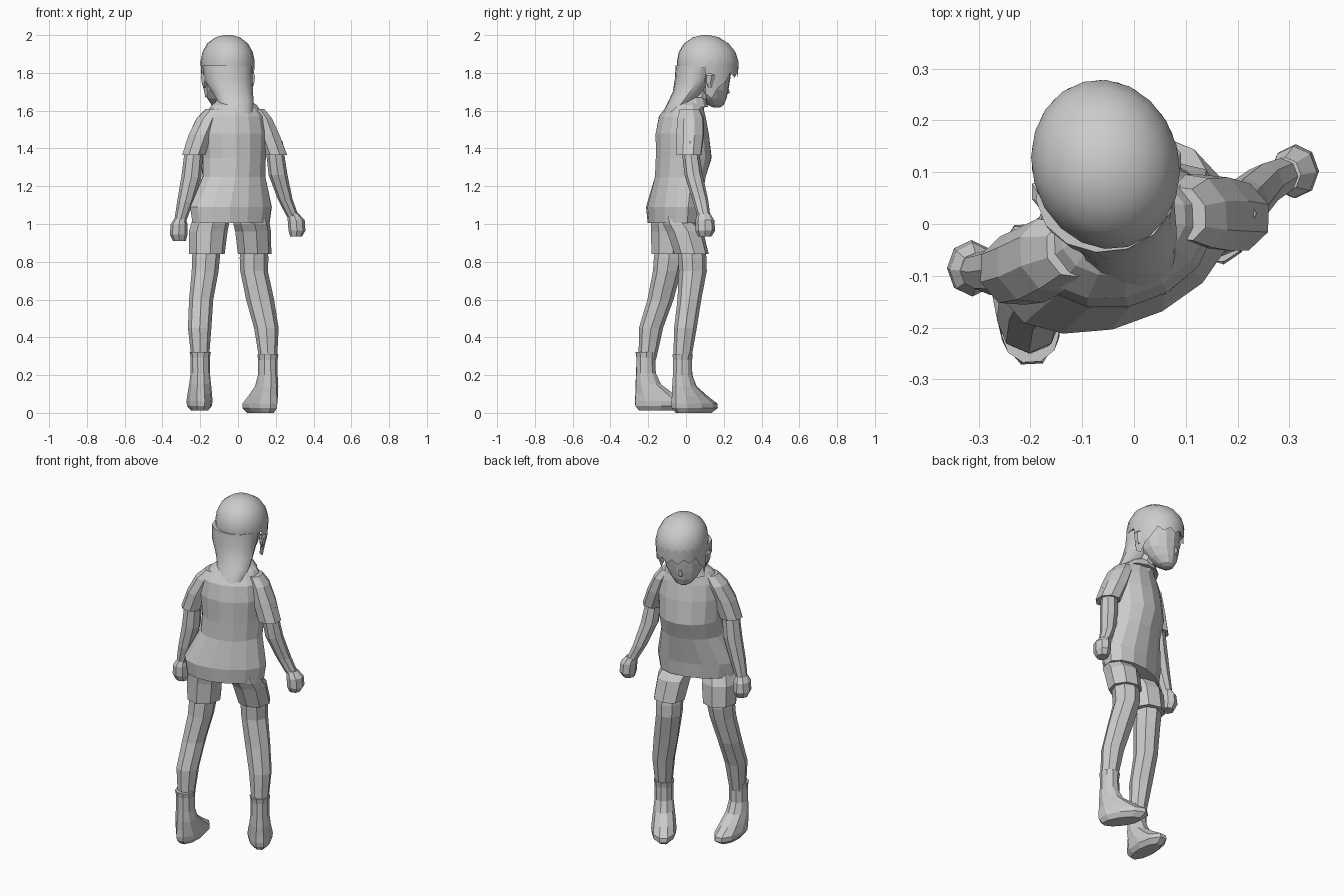
import bpy, bmesh, math

BODY = math.radians(20)
HEAD = math.radians(15)


def ring_point(cx, cy, rx, ry, t, yaw):
    u, v = rx * math.cos(t), ry * math.sin(t)
    return (cx + u * math.cos(yaw) - v * math.sin(yaw),
            cy + u * math.sin(yaw) + v * math.cos(yaw))


def finish(name, bm, smooth=False):
    bmesh.ops.recalc_face_normals(bm, faces=bm.faces)
    me = bpy.data.meshes.new(name)
    bm.to_mesh(me)
    bm.free()
    ob = bpy.data.objects.new(name, me)
    bpy.context.collection.objects.link(ob)
    if smooth:
        bpy.ops.object.select_all(action='DESELECT')
        ob.select_set(True)
        bpy.context.view_layer.objects.active = ob
        bpy.ops.object.shade_smooth_by_angle(angle=math.radians(35))
    return ob


def loft(name, rings, n=8, yaw=0.0, smooth=False):
    """Skin a stack of level ellipses: (x, y, z, half width, half depth)."""
    bm = bmesh.new()
    loops = []
    for x, y, z, rx, ry in rings:
        loops.append([bm.verts.new((*ring_point(x, y, rx, ry, i * math.tau / n, yaw), z))
                      for i in range(n)])
    for a, b in zip(loops, loops[1:]):
        for i in range(n):
            j = (i + 1) % n
            bm.faces.new((a[i], a[j], b[j], b[i]))
    bm.faces.new(loops[0])
    bm.faces.new(loops[-1])
    return finish(name, bm, smooth)


# Head: hair cap, hanging back hair, face, neck
loft("hair_cap", [(-.055, .105, 2.0, .02, .02), (-.055, .105, 1.988, .065, .07),
                  (-.055, .108, 1.955, .108, .12), (-.055, .112, 1.91, .132, .152),
                  (-.055, .115, 1.86, .142, .165), (-.055, .115, 1.825, .14, .162)],
     20, HEAD, True)
loft("back_hair", [(-.055, .06, 1.84, .135, .115), (-.05, .04, 1.76, .128, .10),
                   (-.03, .01, 1.7, .11, .08), (-.012, -.025, 1.65, .095, .068),
                   (-.008, -.065, 1.6, .09, .052), (-.008, -.1, 1.565, .07, .03)],
     14, math.radians(6), True)
loft("face", [(-.065, .12, 1.86, .12, .13), (-.075, .122, 1.76, .112, .112),
              (-.08, .127, 1.71, .10, .098), (-.088, .14, 1.665, .075, .075),
              (-.095, .158, 1.63, .045, .042), (-.098, .162, 1.618, .02, .02)], 14, BODY)
loft("neck", [(-.05, .08, 1.72, .055, .055), (-.025, .02, 1.57, .065, .06)], 10, BODY)

# Nose: a small wedge on the face
loft("nose", [(-.112, .215, 1.735, .005, .005), (-.116, .215, 1.695, .013, .018),
              (-.112, .205, 1.685, .01, .012)], 6, BODY)

# Ears
for side, x, y in (("right", .072, .125), ("left", -.178, .05)):
    loft(side + "_ear", [(x, y, 1.80, .008, .018), (x, y + .005, 1.785, .02, .032),
                         (x, y, 1.75, .015, .025), (x, y + .005, 1.72, .006, .01)], 6, BODY)

# Fringe: zigzag strip flush with the cap, longer beside the cheeks
bm = bmesh.new()
steps = 16
columns = []
for k in range(steps + 1):
    a = -108 + 216 * k / steps
    t = math.radians(90 + a)
    side = min(max((abs(a) - 60) / 30, 0), 1)
    tip = 1.80 - .11 * side - (.025 if k % 2 else 0)
    column = []
    for z, scale in ((1.86, .995), (1.825, .99), (tip, .975 - .1 * side)):
        x, y = ring_point(-.055, .115, .142 * scale, .165 * scale, t, HEAD)
        column.append(bm.verts.new((x, y, z)))
    columns.append(column)
for p, q in zip(columns, columns[1:]):
    for i in range(2):
        bm.faces.new((p[i], p[i + 1], q[i + 1], q[i]))
fringe = finish("fringe", bm, True)

# Shirt body and collar
loft("shirt", [(-.025, .01, 1.655, .085, .07), (-.02, -.005, 1.63, .125, .09),
               (-.02, -.02, 1.57, .172, .118), (-.02, -.02, 1.48, .182, .138),
               (-.022, -.012, 1.35, .174, .147), (-.022, -.03, 1.25, .174, .132),
               (-.037, -.067, 1.09, .23, .13), (-.037, -.067, 1.005, .217, .122)], 14, BODY)
loft("collar", [(-.03, .03, 1.67, .072, .065), (-.026, .022, 1.652, .095, .084),
                (-.024, .015, 1.62, .12, .1)], 12, BODY)

# Sleeves
loft("left_sleeve", [(-.125, -.05, 1.61, .045, .055), (-.16, -.06, 1.56, .062, .075),
                     (-.2, -.08, 1.47, .066, .076), (-.235, -.09, 1.365, .065, .07)], 8, BODY)
loft("right_sleeve", [(.095, .02, 1.61, .045, .055), (.125, .025, 1.56, .055, .075),
                      (.158, .022, 1.47, .066, .078), (.198, .015, 1.365, .066, .07)], 8, BODY)

# Bare arms and fists
loft("left_arm", [(-.222, -.088, 1.44, .046, .046), (-.237, -.09, 1.35, .05, .048),
                  (-.247, -.09, 1.25, .053, .05), (-.278, -.093, 1.12, .044, .044),
                  (-.305, -.09, 1.02, .032, .034)])
loft("left_fist", [(-.306, -.09, 1.03, .03, .035), (-.312, -.088, 1.0, .044, .052),
                   (-.314, -.085, .945, .047, .054), (-.31, -.085, .91, .034, .036)])
loft("right_arm", [(.19, .02, 1.44, .046, .046), (.2, .028, 1.35, .048, .046),
                   (.212, .04, 1.26, .05, .048), (.25, .075, 1.13, .039, .042),
                   (.29, .095, 1.04, .032, .034)])
loft("right_fist", [(.292, .095, 1.055, .03, .034), (.308, .1, 1.02, .045, .05),
                    (.312, .102, .965, .045, .052), (.308, .1, .935, .032, .036)])

# Shorts: one flared tube per leg
loft("left_shorts_leg", [(-.13, -.105, 1.07, .095, .075), (-.148, -.1, 1.0, .102, .088),
                         (-.158, -.09, .96, .104, .096), (-.165, -.085, .84, .096, .1)],
     8, BODY / 2)
loft("right_shorts_leg", [(.06, -.06, 1.07, .09, .075), (.072, -.035, 1.0, .098, .088),
                          (.08, -.005, .96, .096, .098), (.088, .03, .84, .09, .092)],
     8, BODY / 2)

# Bare legs
loft("left_leg", [(-.165, -.085, .9, .07, .075), (-.17, -.09, .82, .074, .08),
                  (-.174, -.1, .75, .071, .075), (-.195, -.135, .6, .064, .069),
                  (-.203, -.185, .45, .062, .064), (-.2, -.205, .28, .046, .046)])
loft("right_leg", [(.085, .025, .9, .07, .07), (.085, .033, .82, .076, .076),
                   (.085, .036, .75, .073, .074), (.117, .018, .6, .074, .063),
                   (.15, -.003, .45, .065, .06), (.16, -.02, .28, .047, .047)])

# Boots: (forward shift, height, half width, half length)
profile = [(0, .31, .056, .057), (0, .28, .051, .052), (0, .2, .051, .054),
           (.012, .14, .058, .07), (.045, .09, .065, .105), (.075, .05, .069, .14),
           (.078, .025, .066, .14), (.07, 0, .045, .11)]
for name, x, y, lift, turn in (("left_boot", -.2, -.212, .012, 3),
                               ("right_boot", .158, -.018, 0, 34)):
    yaw = math.radians(turn)
    loft(name, [(x - f * math.sin(yaw), y + f * math.cos(yaw), z + lift, w, l)
                for f, z, w, l in profile], 10, yaw)
